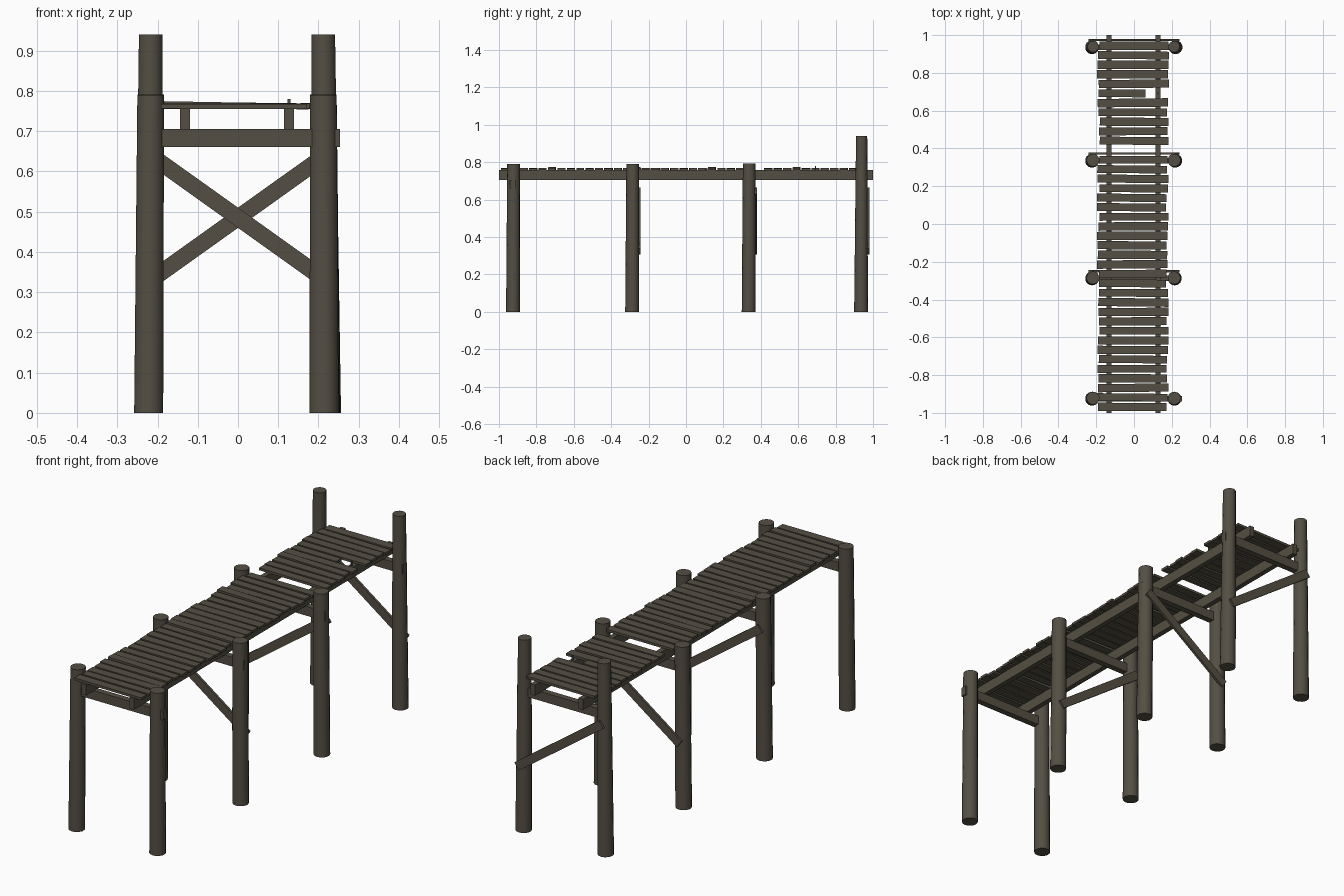
import bpy, math, random
from mathutils import Vector, Matrix

if "Cube" in bpy.data.objects:
    bpy.data.objects.remove(bpy.data.objects["Cube"])

random.seed(7)
wood = bpy.data.materials.new("weathered_wood")
wood.diffuse_color = (0.09, 0.078, 0.057, 1)
wood.use_nodes = True
wood.node_tree.nodes["Principled BSDF"].inputs["Base Color"].default_value = wood.diffuse_color


def finish(obj, name):
    obj.name = name
    obj.data.materials.append(wood)
    return obj


def box(name, size, loc, rot=(0, 0, 0)):
    bpy.ops.mesh.primitive_cube_add(size=1, location=loc, rotation=rot)
    obj = bpy.context.object
    obj.data.transform(Matrix.Diagonal((*size, 1)))
    return finish(obj, name)


def post(name, bottom, top, r_bottom=0.037, r_top=0.033):
    # Tapered pile whose axis leans by shearing, so both caps stay level
    b, t = Vector(bottom), Vector(top)
    bpy.ops.mesh.primitive_cone_add(vertices=14, radius1=r_bottom, radius2=r_top,
                                    depth=t.z - b.z, location=(b + t) / 2)
    obj = bpy.context.object
    lean = (t - b) / (t.z - b.z)
    for v in obj.data.vertices:
        v.co.x += lean.x * v.co.z
        v.co.y += lean.y * v.co.z
    bpy.ops.object.shade_smooth_by_angle(angle=math.radians(40))
    return finish(obj, name)


# Bents: y position, post height, brace direction (1 = high on the left)
bents = [(-0.925, 0.79, 0), (-0.288, 0.79, 1), (0.335, 0.792, -1), (0.936, 0.94, 1)]
for i, (y, h, brace) in enumerate(bents, 1):
    r_top = 0.030 if h > 0.9 else 0.034
    for side, label in ((-1, "left"), (1, "right")):
        xb = -0.222 if side < 0 else 0.214 + 0.002 * (i - 1)
        xt = -0.217 if side < 0 else 0.212
        post(f"{label}_post_{i}", (xb, y, 0), (xt, y + 0.003, h), 0.037, r_top)
    # Cross beam under the stringers
    shift = 0.008 if i == 1 else 0
    box(f"cross_beam_{i}", (0.49, 0.03, 0.045), (shift, y, 0.683))
    # Single diagonal brace on the back of the posts
    if brace:
        box(f"diagonal_brace_{i}", (0.56, 0.012, 0.041), (0, y + 0.038, 0.485),
            (0, brace * math.atan(0.714), 0))

# Two long stringers
for x, label in ((-0.132, "left"), (0.127, "right")):
    box(f"{label}_stringer", (0.025, 2.0, 0.052), (x, 0, 0.731))

# Deck planks: one missing, one snapped short
for i in range(39):
    y = -0.968 + 0.0503 * i
    if i == 27:
        continue
    left = -0.187 + random.uniform(-0.009, 0.006)
    right = 0.178 + random.uniform(-0.009, 0.008)
    if i == 33:
        left, right = -0.187, 0.06
    loose = i in (5, 14, 22, 31)
    roll = random.uniform(0.012, 0.022) if loose else random.uniform(-0.004, 0.006)
    z = 0.7625 + (0.003 if loose else random.uniform(-0.001, 0.001))
    box(f"deck_plank_{i + 1}", (right - left, random.uniform(0.040, 0.045), 0.012),
        ((left + right) / 2, y, z), (0, roll, random.uniform(-0.012, 0.012)))

# Nail left standing where the plank snapped
box("bare_nail", (0.007, 0.007, 0.028), (0.127, 0.692, 0.766))
